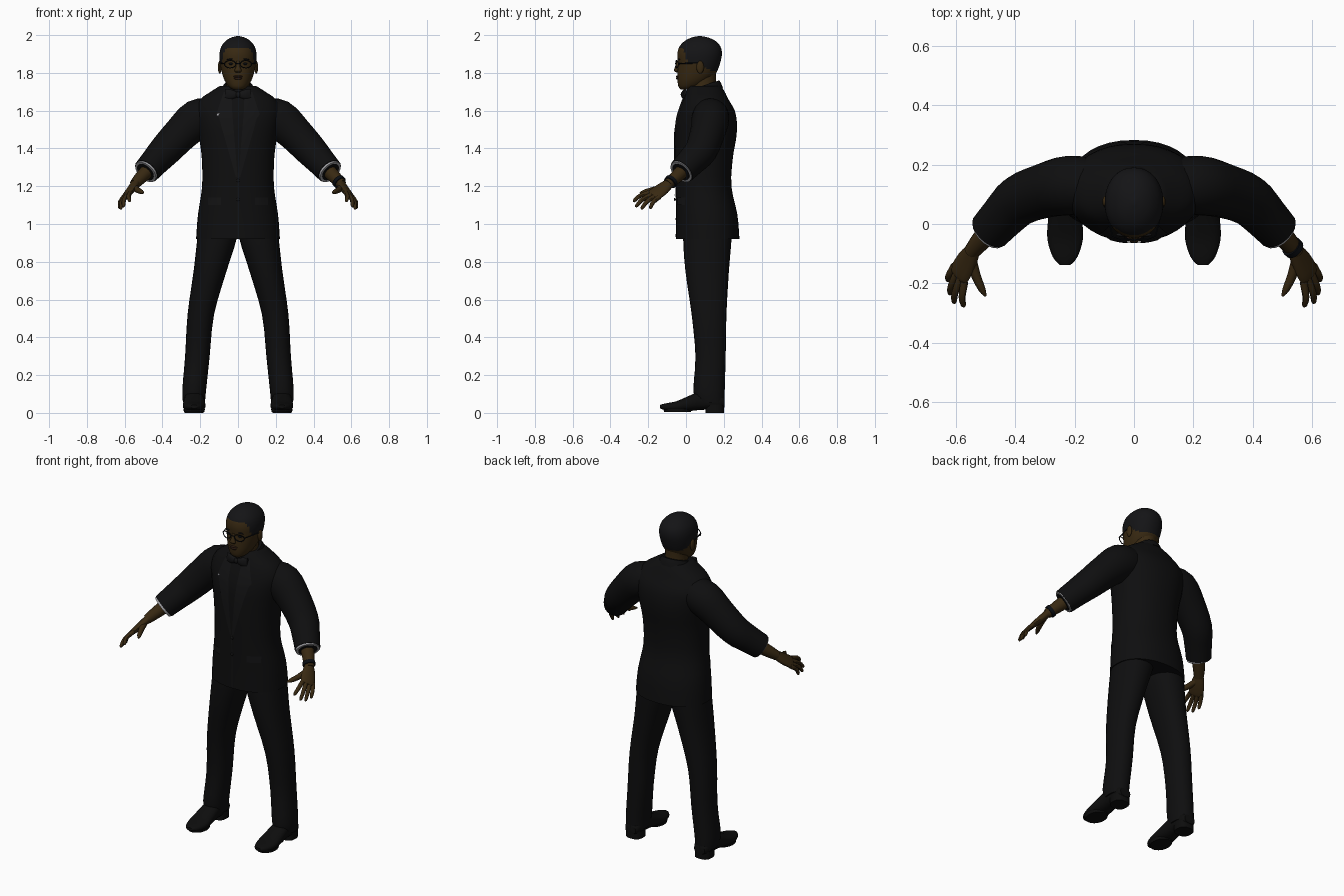
import bpy, bmesh, math
from mathutils import Vector, Matrix
from mathutils.bvhtree import BVHTree

if "Cube" in bpy.data.objects:
    bpy.data.objects.remove(bpy.data.objects["Cube"])


def material(name, r, g, b):
    m = bpy.data.materials.new(name)
    m.diffuse_color = (r, g, b, 1)
    m.use_nodes = True
    m.node_tree.nodes["Principled BSDF"].inputs["Base Color"].default_value = m.diffuse_color
    return m


SUIT = material("suit black", .0045, .0045, .0048)
SATIN = material("satin black", .0065, .0065, .007)
SHOE = material("shoe black", .004, .004, .004)
HAIR = material("hair black", .007, .007, .008)
SKIN = material("dark brown skin", .040, .022, .006)
LIPS = material("lip brown", .030, .013, .007)
WHITE = material("shirt grey", .35, .35, .37)
FRAME = material("frame black", .003, .004, .006)


def finish(name, bm, mats, mirror=False):
    bmesh.ops.recalc_face_normals(bm, faces=bm.faces)
    me = bpy.data.meshes.new(name)
    bm.to_mesh(me)
    bm.free()
    ob = bpy.data.objects.new(name, me)
    bpy.context.collection.objects.link(ob)
    for m in mats:
        me.materials.append(m)
    if mirror:
        ob.modifiers.new("mirror", 'MIRROR').use_mirror_merge = False
    bpy.ops.object.select_all(action='DESELECT')
    bpy.context.view_layer.objects.active = ob
    ob.select_set(True)
    bpy.ops.object.shade_smooth_by_angle(angle=math.radians(45))
    return ob


def smooth_path(rings, sub):
    """Catmull-Rom interpolation of (x, y, z, ru, rv) rings."""
    p = [Vector(r) for r in rings]
    p = [p[0]] + p + [p[-1]]
    out = []
    for i in range(1, len(p) - 2):
        a, b, c, d = p[i - 1:i + 3]
        for k in range(sub):
            t = k / sub
            out.append(.5 * (2 * b + (c - a) * t + (2 * a - 5 * b + 4 * c - d) * t * t
                             + (3 * b - a - 3 * c + d) * t ** 3))
    return out + [p[-1]]


def loft(name, rings, mats, n=20, sub=3, axis=None, ref=(1, 0, 0), power=2, mirror=False, rule=None):
    """Skin elliptical rings along a path; a fixed axis keeps the rings parallel."""
    rs = smooth_path(rings, sub)
    c = [Vector(r[:3]) for r in rs]
    bm = bmesh.new()
    loops = []
    for i, r in enumerate(rs):
        t = Vector(axis) if axis else c[min(i + 1, len(c) - 1)] - c[max(i - 1, 0)]
        t.normalize()
        u = Vector(ref)
        u = (u - t * u.dot(t)).normalized()
        v = t.cross(u)
        row = []
        for k in range(n):
            a = math.tau * k / n
            x, y = math.cos(a), math.sin(a)
            x = math.copysign(abs(x) ** (2 / power), x)
            y = math.copysign(abs(y) ** (2 / power), y)
            row.append(bm.verts.new(c[i] + u * x * r[3] + v * y * r[4]))
        loops.append(row)
    for a, b in zip(loops, loops[1:]):
        for k in range(n):
            bm.faces.new((a[k], a[(k + 1) % n], b[(k + 1) % n], b[k]))
    bm.faces.new(loops[0])
    bm.faces.new(loops[-1])
    if rule:
        for f in bm.faces:
            f.material_index = rule(f.calc_center_median())
    return finish(name, bm, mats, mirror)


def ball(name, loc, size, mat, mirror=False, rot=0):
    bm = bmesh.new()
    mtx = Matrix.Translation(loc) @ Matrix.Rotation(rot, 4, 'Y') @ Matrix.Diagonal((*size, 1))
    bmesh.ops.create_uvsphere(bm, u_segments=14, v_segments=9, radius=1, matrix=mtx)
    return finish(name, bm, [mat], mirror)


# jacket body: z, half width, front y, back y
body = [(.92, .222, -.052, .283), (1.05, .212, -.052, .272), (1.2, .19, -.056, .24),
        (1.35, .192, -.06, .248), (1.45, .205, -.06, .265), (1.53, .22, -.055, .27),
        (1.60, .228, -.038, .258), (1.66, .20, -.016, .225), (1.70, .145, .0, .205),
        (1.73, .098, .015, .185)]
jacket = loft("jacket", [(0, (f + b) / 2, z, w, (b - f) / 2) for z, w, f, b in body], [SUIT],
              n=36, axis=(0, 0, 1), power=2.2)
tree = BVHTree.FromObject(jacket, bpy.context.evaluated_depsgraph_get())


# thin plates laid on the jacket front: rows of z, inner x, outer x
def plate(name, rows, mat, mirror=False, lift=.005):
    bm = bmesh.new()
    grid = []
    for (z0, a0, b0), (z1, a1, b1) in zip(rows, rows[1:]):
        for k in range(5):
            t = k / 4
            z, a, b = z0 + (z1 - z0) * t, a0 + (a1 - a0) * t, b0 + (b1 - b0) * t
            row = []
            for j in range(5):
                x = a + (b - a) * j / 4
                hit = tree.ray_cast(Vector((x, -1, z)), Vector((0, 1, 0)))[0]
                row.append(bm.verts.new((x, (hit.y if hit else 0) - lift, z)))
            grid.append(row)
    for r, s in zip(grid, grid[1:]):
        for j in range(4):
            bm.faces.new((r[j], r[j + 1], s[j + 1], s[j]))
    bmesh.ops.remove_doubles(bm, verts=bm.verts, dist=.0005)
    return finish(name, bm, [mat], mirror)


plate("lapel", [(1.70, .035, .075), (1.58, .03, .115), (1.56, .028, .10), (1.25, .002, .012)], SATIN, True)
plate("pocket_flap", [(1.14, .09, .16), (1.10, .09, .16)], SATIN, True)
plate("front_edge", [(1.25, -.003, .003), (.93, -.003, .003)], SATIN)
plate("pocket_square", [(1.585, -.108, -.096), (1.575, -.115, -.105)], WHITE, lift=.008)
for z in (1.23, 1.13):
    ball("jacket_button", (0, -.059, z), (.009, .005, .009), SATIN)
loft("jacket_collar", [(0, .10, 1.69, .10, .10), (0, .098, 1.715, .088, .093),
                       (0, .096, 1.735, .076, .084)], [SUIT], n=28, axis=(0, -.32, 1))

# bow tie
loft("bow_wing", [(.0, -.012, 1.685, .012, .008), (.035, -.012, 1.685, .026, .012),
                  (.068, -.004, 1.685, .030, .008)], [SATIN], axis=(1, 0, 0), ref=(0, 0, 1),
     n=12, mirror=True)
ball("bow_knot", (0, -.018, 1.685), (.013, .01, .016), SATIN)

# sleeves, shirt cuffs and lining
loft("sleeve", [(.13, .13, 1.575, .09, .09), (.215, .13, 1.555, .106, .10), (.30, .113, 1.48, .095, .092),
                (.385, .08, 1.39, .086, .086), (.44, .027, 1.33, .077, .077),
                (.485, -.022, 1.28, .071, .071)], [SUIT], mirror=True)
AX = Vector((.58, -.55, -.6)).normalized()


def band(name, centre, start, end, r, mat, mirror=True):
    a, b = Vector(centre) + AX * start, Vector(centre) + AX * end
    loft(name, [(*a, r, r), (*b, r, r)], [mat], sub=1, axis=AX, mirror=mirror)


band("shirt_cuff", (.485, -.022, 1.28), -.02, .008, .067, WHITE)
band("cuff_lining", (.485, -.022, 1.28), -.02, .010, .054, SUIT)

# forearms, palms and fingers
loft("forearm", [(.46, .0, 1.30, .04, .04), (.51, -.05, 1.25, .035, .035), (.548, -.095, 1.21, .027, .027)],
     [SKIN], n=14, mirror=True)
band("watch_strap", (.535, -.08, 1.224), -.01, .01, .036, FRAME, False)
SPREAD = Vector((.50, .80, -.33)).normalized()
knuckle = Vector((.588, -.168, 1.155))
loft("palm", [(.54, -.085, 1.22, .026, .022), (.562, -.122, 1.188, .040, .021), (*knuckle, .044, .016),
              (.594, -.178, 1.148, .036, .010)], [SKIN], n=14, ref=SPREAD, mirror=True)
tips = [("index_finger", -.034, (.575, -.28, 1.12)), ("middle_finger", -.011, (.608, -.268, 1.092)),
        ("ring_finger", .012, (.622, -.238, 1.08)), ("little_finger", .034, (.628, -.192, 1.082))]
for name, off, tip in tips:
    a, b = knuckle + SPREAD * off, Vector(tip)
    m = a.lerp(b, .55) + Vector((.006, -.004, .007))
    loft(name, [(*a, .013, .013), (*m, .0115, .0115), (*a.lerp(b, .92), .009, .009), (*b, .003, .003)],
         [SKIN], n=8, mirror=True)
loft("thumb", [(.548, -.12, 1.195, .018, .018), (.532, -.175, 1.18, .016, .016),
               (.512, -.22, 1.17, .012, .012), (.50, -.243, 1.165, .004, .004)], [SKIN], n=8, mirror=True)

# trousers: z, centre x, centre y, half width, half depth
leg = [(1.0, .108, .115, .098, .125), (.92, .112, .113, .104, .128), (.75, .148, .112, .087, .115),
       (.52, .197, .122, .07, .092), (.3, .215, .13, .065, .08), (.12, .232, .122, .063, .083),
       (.055, .233, .13, .058, .073)]
loft("trouser_leg", [(x, y, z, w, d) for z, x, y, w, d in leg], [SUIT], n=24, axis=(0, 0, 1),
     power=2.2, mirror=True)

# shoes: y, half width, sole z, top z
shoe = [(.203, .035, .03, .08), (.17, .05, .02, .105), (.08, .052, .016, .115), (.02, .057, .01, .092),
        (-.05, .06, .008, .062), (-.11, .042, .014, .05), (-.138, .018, .024, .042)]
loft("shoe", [(.232, y, (a + b) / 2, w, (b - a) / 2) for y, w, a, b in shoe], [SHOE], axis=(0, 1, 0),
     power=2.4, mirror=True)
loft("shoe_heel", [(.232, .152, 0, .05, .05), (.232, .152, .045, .05, .05)], [SHOE], sub=1,
     axis=(0, 0, 1), power=2.6, mirror=True)
loft("shoe_sole", [(.232, -.045, .005, .054, .07), (.232, -.045, .02, .057, .075)], [SHOE], sub=1,
     axis=(0, 0, 1), mirror=True)


# head with painted hairline: z, half width, front y, back y
def hairline(c):
    step = lambda a, w: min(1, max(0, (c.y - a) / w))
    return int(c.z > 1.935 - .085 * step(-.015, .025) - .045 * step(.085, .05))


skull = [(1.712, .028, -.028, .03), (1.728, .05, -.04, .075), (1.76, .071, -.045, .125),
         (1.80, .085, -.045, .16), (1.85, .095, -.043, .18), (1.90, .098, -.046, .19),
         (1.94, .088, -.034, .182), (1.97, .064, -.005, .155), (1.987, .036, .03, .118),
         (1.995, .006, .065, .08)]
loft("head", [(0, (f + b) / 2, z, w, (b - f) / 2) for z, w, f, b in skull], [SKIN, HAIR], n=48, sub=5,
     axis=(0, 0, 1), power=2.15, rule=hairline)
loft("neck", [(0, .10, 1.66, .07, .07), (0, .09, 1.74, .063, .068), (0, .085, 1.82, .065, .075)],
     [SKIN], axis=(0, 0, 1))

# face
loft("nose", [(0, -.040, 1.862, .008, .008), (0, -.048, 1.83, .012, .011), (0, -.052, 1.812, .019, .012),
              (0, -.044, 1.802, .012, .006)], [SKIN], n=12, axis=(0, 0, 1))
ball("upper_lip", (0, -.043, 1.781), (.026, .010, .006), LIPS)
ball("lower_lip", (0, -.043, 1.771), (.022, .010, .007), LIPS)
ball("eye", (.037, -.036, 1.848), (.013, .005, .006), FRAME, True)
ball("eyebrow", (.04, -.036, 1.872), (.022, .006, .004), HAIR, True, .1)
ball("ear", (.097, .075, 1.83), (.010, .02, .034), SKIN, True)

# spectacles: rims, bridge and side arms
bm = bmesh.new()
N, M = 20, 5
ring = []
for i in range(N):
    a = math.tau * i / N
    d = Vector((math.cos(a), 0, math.sin(a)))
    mid = Vector((.042 + .03 * d.x, -.052 + .012 * max(0, d.x), 1.846 + .019 * d.z))
    ring.append([bm.verts.new(mid + .0028 * (d * math.cos(math.tau * j / M)
                 + Vector((0, 1, 0)) * math.sin(math.tau * j / M))) for j in range(M)])
for i in range(N):
    for j in range(M):
        p, q = ring[i], ring[(i + 1) % N]
        bm.faces.new((p[j], q[j], q[(j + 1) % M], p[(j + 1) % M]))
finish("spectacle_rim", bm, [FRAME], True)
for name, a, b in (("spectacle_bridge", (0, -.055, 1.85), (.013, -.052, 1.85)),
                   ("spectacle_arm", (.072, -.042, 1.85), (.1, .07, 1.852))):
    loft(name, [(*a, .003, .003), (*b, .003, .003)], [FRAME], n=6, sub=1, ref=(0, 0, 1), mirror=True)
